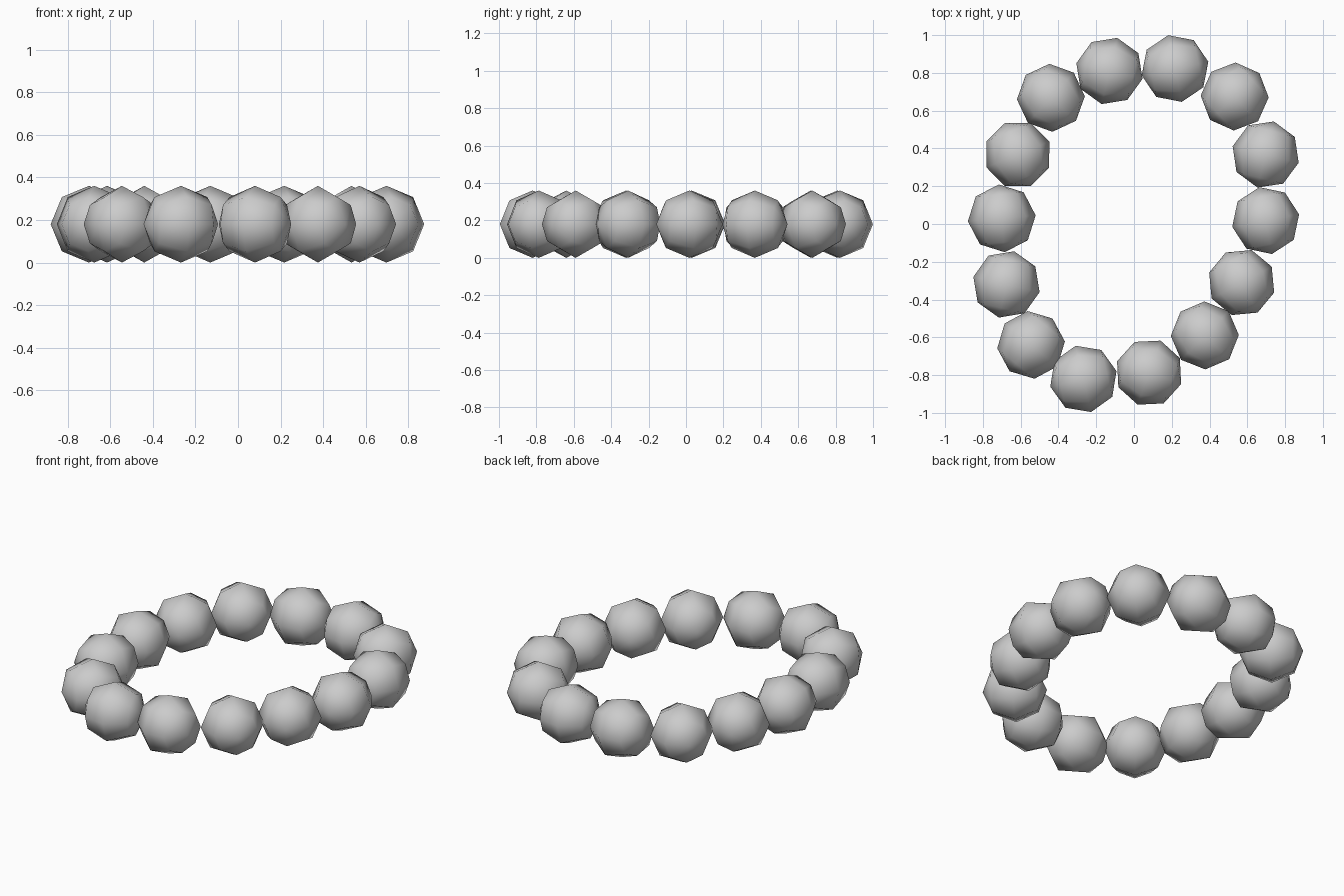
import bpy
from mathutils import Vector, Matrix

if "Cube" in bpy.data.objects:
    bpy.data.objects.remove(bpy.data.objects["Cube"])

R = 0.18  # bead radius

# Bead centres around the loop, seen from above
centres = [
    (0.217, 0.823), (-0.13, 0.81), (-0.44, 0.668), (-0.615, 0.368), (-0.70, 0.03),
    (-0.675, -0.32), (-0.545, -0.64), (-0.268, -0.82), (0.08, -0.787),
    (0.375, -0.59), (0.57, -0.31), (0.697, 0.018), (0.697, 0.368), (0.533, 0.675),
]

# Beads: low-poly spheres whose holes (poles) follow the direction of the string
n = len(centres)
for i, (x, y) in enumerate(centres):
    before = Vector(centres[i - 1])
    after = Vector(centres[(i + 1) % n])
    t = (after - before).normalized()
    tangent = Vector((t.x, t.y, 0))
    up = Vector((0, 0, 1))
    side = up.cross(tangent)
    # local x = up, local y = sideways, local z = along the string
    rot = Matrix((up, side, tangent)).transposed()
    bpy.ops.mesh.primitive_uv_sphere_add(
        segments=8, ring_count=4, radius=R,
        location=(x, y, R), rotation=rot.to_euler())
    bead = bpy.context.object
    bead.name = f"bead_{i + 1:02d}"
    bpy.ops.object.shade_smooth()
